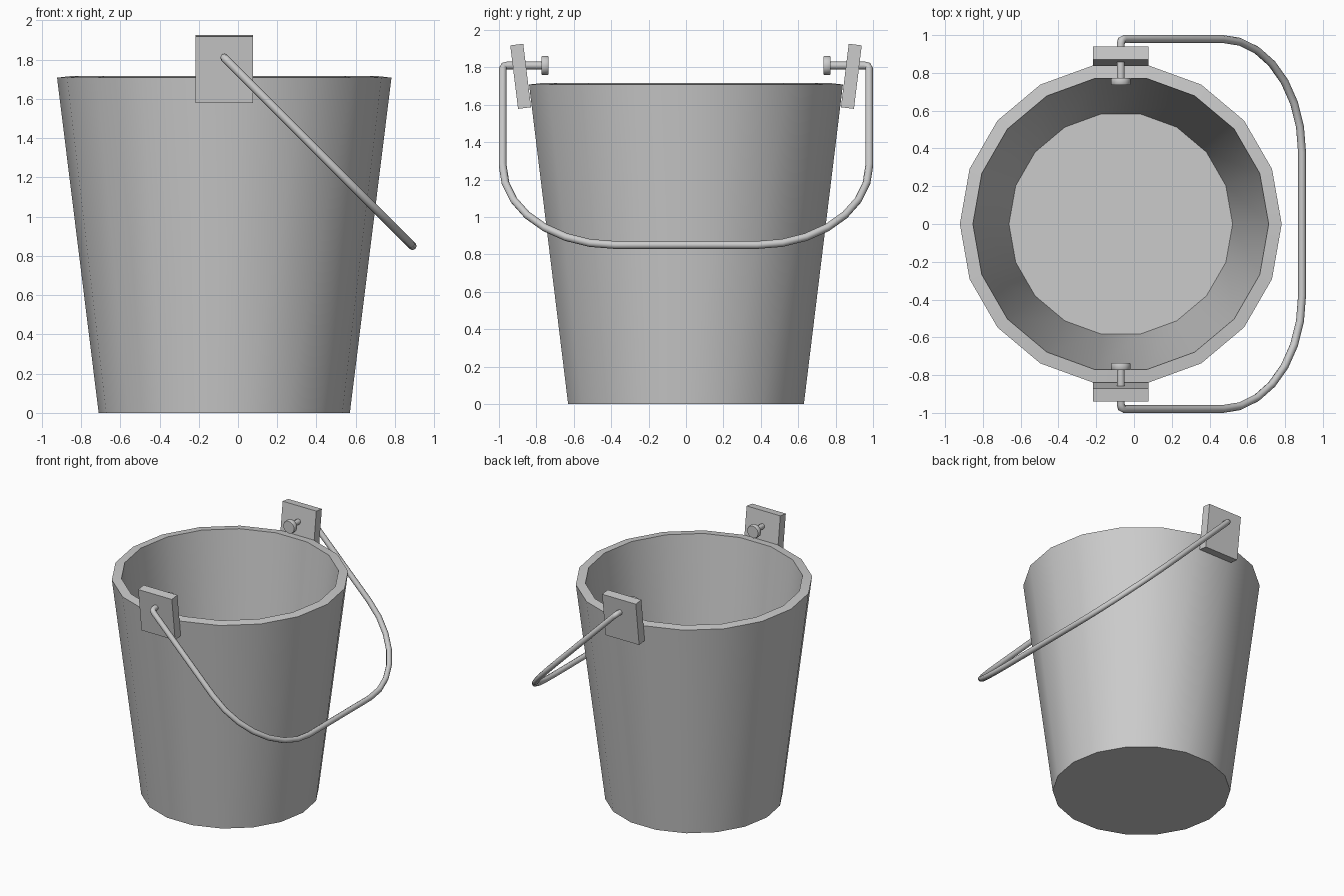
import bpy, bmesh
from math import sin, cos, pi, radians, sqrt
from mathutils import Matrix, Vector

if "Cube" in bpy.data.objects:
    bpy.data.objects.remove(bpy.data.objects["Cube"])

CX = -0.07                      # bucket axis
PIVOT_Z = 1.81                  # handle hinge height


def add_object(name, bm):
    bmesh.ops.recalc_face_normals(bm, faces=bm.faces)
    mesh = bpy.data.meshes.new(name)
    bm.to_mesh(mesh)
    bm.free()
    ob = bpy.data.objects.new(name, mesh)
    bpy.context.collection.objects.link(ob)
    return ob


def smooth(ob, angle=40):
    bpy.ops.object.select_all(action='DESELECT')
    ob.select_set(True)
    bpy.context.view_layer.objects.active = ob
    bpy.ops.object.shade_smooth_by_angle(angle=radians(angle))


def lathe(name, profile, sides):
    """Closed solid from (radius, z) rings, capped at both ends."""
    bm = bmesh.new()
    rings = [[bm.verts.new((r * cos(2 * pi * i / sides), r * sin(2 * pi * i / sides), z))
              for i in range(sides)] for r, z in profile]
    for a, b in zip(rings, rings[1:]):
        for i in range(sides):
            j = (i + 1) % sides
            bm.faces.new((a[i], a[j], b[j], b[i]))
    bm.faces.new(rings[0])
    bm.faces.new(rings[-1])
    return add_object(name, bm)


# Bucket: 18-sided tapered wall with thickness, sloping rim and floor
bucket = lathe("bucket", [(0.64, 0), (0.852, 1.708), (0.783, 1.716), (0.592, 0.048)], 18)
bucket.location.x = CX
smooth(bucket)

for side, label in ((-1, "front"), (1, "back")):
    # Bracket plate, tilted with the wall
    bm = bmesh.new()
    bmesh.ops.create_cube(bm, size=1)
    bmesh.ops.scale(bm, vec=(0.295, 0.07, 0.342), verts=bm.verts)
    plate = add_object(label + "_bracket", bm)
    plate.location = (CX, side * 0.884, 1.752)
    plate.rotation_euler.x = -side * radians(7)

    # Pin head on the inner end of the hinge rod
    head = lathe(label + "_pin_head",
                 [(0.048, -0.019), (0.052, -0.012), (0.052, 0.012), (0.048, 0.019)], 12)
    head.location = (CX, side * 0.754, PIVOT_Z)
    head.rotation_euler.x = radians(90)
    smooth(head)

# Handle: one bent rod in a plane dropped 45 degrees; points are (s along slope, y)
half = [(0, 0.75), (0, 0.955), (0.006, 0.974), (0.025, 0.98)]
R, REACH, STEPS = 0.6, 1.357, 7
half += [(REACH - R + R * sin(a), 0.98 - R + R * cos(a))
         for a in (pi / 2 * i / STEPS for i in range(STEPS + 1))]
path = half + [(s, -y) for s, y in reversed(half)]
curve = bpy.data.curves.new("handle", 'CURVE')
curve.dimensions = '3D'
curve.bevel_depth = 0.021
curve.bevel_resolution = 2
curve.use_fill_caps = True
spline = curve.splines.new('POLY')
spline.points.add(len(path) - 1)
for p, (s, y) in zip(spline.points, path):
    p.co = (CX + s / sqrt(2), y, PIVOT_Z - s / sqrt(2), 1)
handle = bpy.data.objects.new("handle", curve)
bpy.context.collection.objects.link(handle)
bpy.context.view_layer.objects.active = handle
bpy.ops.object.select_all(action='DESELECT')
handle.select_set(True)
bpy.ops.object.convert(target='MESH')
smooth(bpy.context.view_layer.objects.active, 50)
